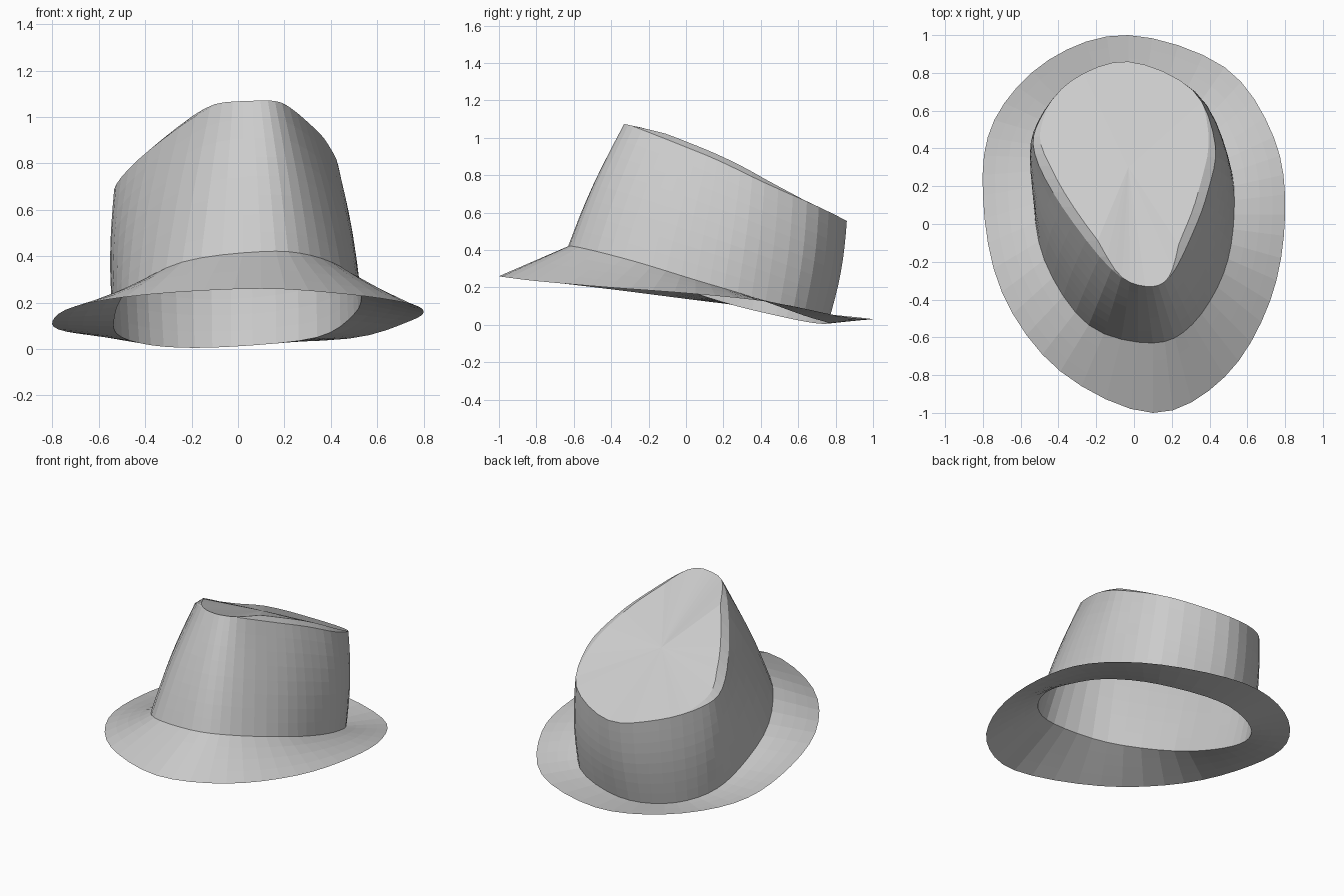
import bpy
import bmesh
import math
from mathutils import Vector

if "Cube" in bpy.data.objects:
    bpy.data.objects.remove(bpy.data.objects["Cube"], do_unlink=True)

SEGMENTS = 48

felt = bpy.data.materials.new("grey_felt")
felt.use_nodes = True
felt.diffuse_color = (0.6, 0.6, 0.6, 1)
felt.node_tree.nodes["Principled BSDF"].inputs["Base Color"].default_value = (0.6, 0.6, 0.6, 1)


def closed_curve(points):
    """Sample a smooth closed loop through the control points."""
    points = [Vector(p) for p in points]
    count = len(points)
    loop = []
    for step in range(SEGMENTS):
        position = step * count / SEGMENTS
        i = int(position)
        t = position - i
        a, b, c, d = (points[(i + k) % count] for k in (-1, 0, 1, 2))
        tangent_b, tangent_c = (c - a) / 2, (d - b) / 2
        loop.append(b + tangent_b * t
                    + (3 * (c - b) - 2 * tangent_b - tangent_c) * t ** 2
                    + (2 * (b - c) + tangent_b + tangent_c) * t ** 3)
    return loop


def blend(lower, upper, steps, bulge=0.0):
    """Loops running from lower to upper, bowed outwards."""
    loops = []
    for s in range(steps + 1):
        t = s / steps
        bow = bulge * math.sin(math.pi * t)
        loop = []
        for a, b in zip(lower, upper):
            p = a.lerp(b, t)
            loop.append(p + Vector((p.x, p.y - 0.1, 0)).normalized() * bow)
        loops.append(loop)
    return loops


def loft(name, loops, cap=None):
    """Skin a stack of loops, optionally closed to a middle point."""
    bm = bmesh.new()
    rings = [[bm.verts.new(p) for p in loop] for loop in loops]
    for low, high in zip(rings, rings[1:]):
        for i in range(SEGMENTS):
            j = (i + 1) % SEGMENTS
            bm.faces.new((low[i], low[j], high[j], high[i]))
    if cap is not None:
        tip = bm.verts.new(cap)
        for i in range(SEGMENTS):
            bm.faces.new((rings[-1][i], rings[-1][(i + 1) % SEGMENTS], tip))
    # Weld where two loops run together
    bmesh.ops.remove_doubles(bm, verts=bm.verts, dist=0.0005)
    mesh = bpy.data.meshes.new(name)
    bm.to_mesh(mesh)
    bm.free()
    mesh.materials.append(felt)
    obj = bpy.data.objects.new(name, mesh)
    bpy.context.collection.objects.link(obj)
    return obj


# Guide loops, each starting at the front and running round by the left side
brim_edge = closed_curve([
    (.1, -1, .26), (.48, -.81, .235), (.72, -.41, .2), (.8, .05, .165),
    (.74, .46, .12), (.48, .83, .045), (-.03, 1, .03), (-.45, .87, .045),
    (-.74, .55, .075), (-.8, .15, .12), (-.7, -.36, .185), (-.39, -.78, .235)])
crown_base = closed_curve([
    (.1, -.63, .42), (.31, -.53, .405), (.475, -.26, .335), (.53, .05, .24),
    (.5, .35, .15), (.34, .63, .05), (-.03, .76, .01), (-.32, .68, .01),
    (-.5, .48, .05), (-.535, .2, .12), (-.475, -.19, .25), (-.24, -.535, .375)])
crown_rim = closed_curve([
    (.06, -.33, 1.07), (.19, -.28, 1.06), (.31, -.05, .97), (.39, .17, .88),
    (.43, .42, .76), (.31, .71, .63), (-.03, .86, .555), (-.33, .76, .6),
    (-.5, .55, .65), (-.525, .37, .71), (-.38, .09, .86), (-.12, -.24, 1.04)])

# Brim and crown wall
loft("brim", blend(brim_edge, crown_base, 4))
loft("crown_wall", blend(crown_base, crown_rim, 8, bulge=0.018))

# Raised fold along both sides, higher on the right, fading at front and back
fold = []
for p in crown_rim:
    fade = max(0, min(1, (p.y + 0.3) * 5, (0.65 - p.y) * 3))
    offset = (0.06, 0, 0.05) if p.x < 0 else (-0.05, 0, 0.03)
    fold.append(p + Vector(offset) * fade)
loft("crown_fold", [crown_rim, fold])

# Crown top, dished gently between the folds
middle = Vector((-.03, .3, .825))
loft("crown_top", blend(fold, [p.lerp(middle, 0.75) for p in fold], 4), cap=middle)
